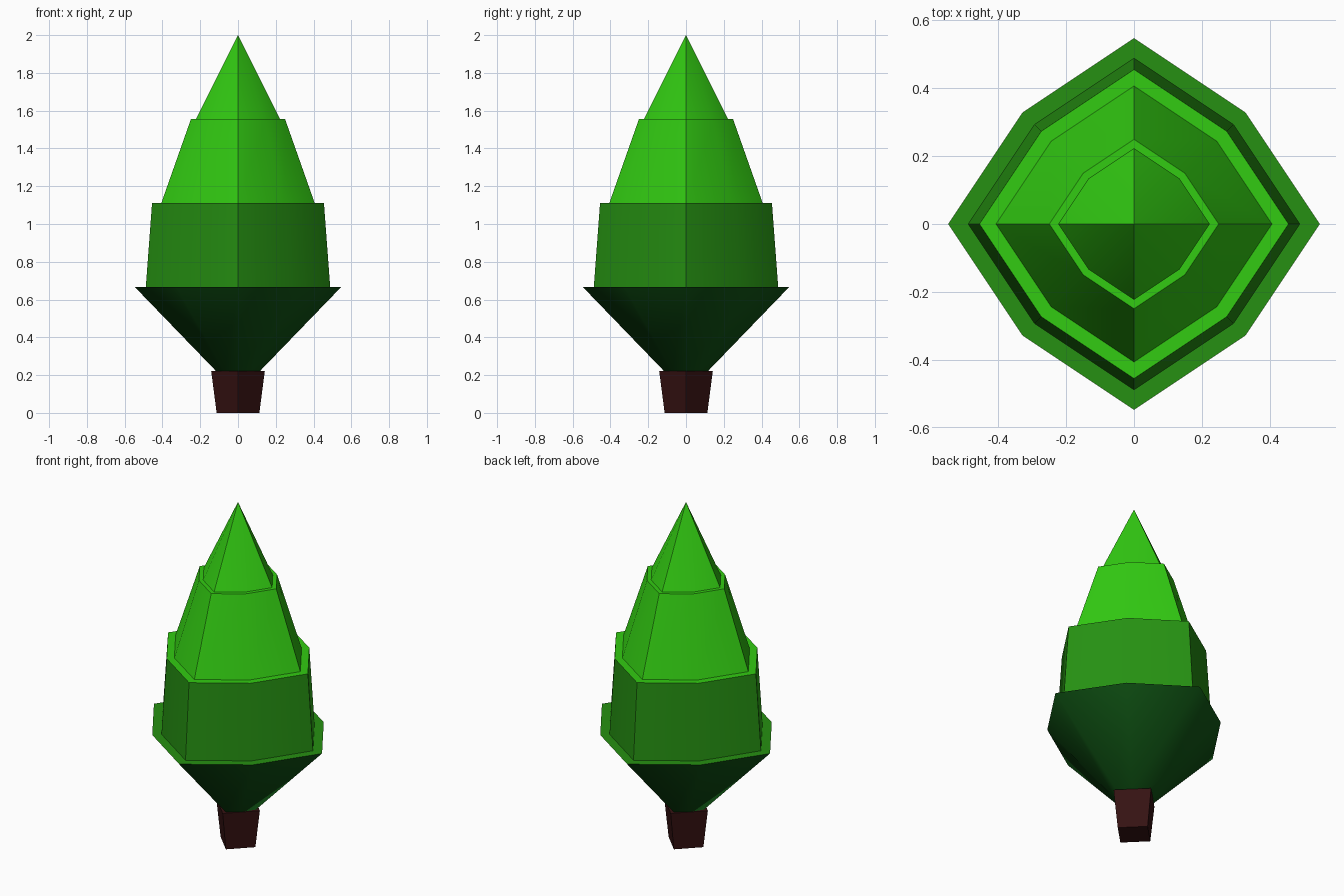
import bpy
import bmesh
import math

cube = bpy.data.objects.get("Cube")
if cube:
    bpy.data.objects.remove(cube, do_unlink=True)


def make_material(name, rgb):
    mat = bpy.data.materials.new(name)
    mat.use_nodes = True
    mat.diffuse_color = (*rgb, 1)
    mat.node_tree.nodes["Principled BSDF"].inputs["Base Color"].default_value = (*rgb, 1)
    return mat


bark = make_material("dark brown bark", (0.036, 0.006, 0.006))
deep = make_material("deep green", (0.005, 0.09, 0.007))
mid = make_material("mid green", (0.019, 0.28, 0.006))
bright = make_material("bright green", (0.032, 0.6, 0.006))


def outline(radius, sides):
    """Diamond with four corners, or eight when its sides bulge outwards."""
    points = []
    for i in range(sides):
        a = math.tau * i / sides
        on_axis = sides == 4 or i % 2 == 0
        r = radius if on_axis else radius * 0.6 * math.sqrt(2)
        points.append((r * math.cos(a), r * math.sin(a)))
    return points


def add_tier(name, z0, r0, z1, r1, side_mat, cap_mat, sides=8):
    bm = bmesh.new()
    low = [bm.verts.new((x, y, z0)) for x, y in outline(r0, sides)]
    bm.faces.new(low[::-1])
    if r1 > 0:
        high = [bm.verts.new((x, y, z1)) for x, y in outline(r1, sides)]
        bm.faces.new(high).material_index = 1
    else:
        tip = bm.verts.new((0, 0, z1))
    for i in range(sides):
        j = (i + 1) % sides
        if r1 > 0:
            bm.faces.new((low[i], low[j], high[j], high[i]))
        else:
            bm.faces.new((low[i], low[j], tip))
    mesh = bpy.data.meshes.new(name)
    bm.to_mesh(mesh)
    bm.free()
    mesh.materials.append(side_mat)
    mesh.materials.append(cap_mat)
    obj = bpy.data.objects.new(name, mesh)
    bpy.context.collection.objects.link(obj)
    # Soft shading along each bulging side, crisp corners and rims
    bpy.ops.object.select_all(action="DESELECT")
    obj.select_set(True)
    bpy.context.view_layer.objects.active = obj
    bpy.ops.object.shade_smooth_by_angle(angle=math.radians(56))


# Trunk, then foliage tiers whose top ledge takes the colour of the tier above
add_tier("trunk", 0, 0.113, 0.222, 0.142, bark, bark, sides=4)
add_tier("lower_foliage", 0.222, 0.117, 0.667, 0.547, deep, mid)
add_tier("middle_foliage", 0.667, 0.488, 1.111, 0.455, mid, bright)
add_tier("upper_foliage", 1.111, 0.406, 1.556, 0.249, bright, bright)
add_tier("treetop", 1.556, 0.222, 2, 0, bright, bright)
